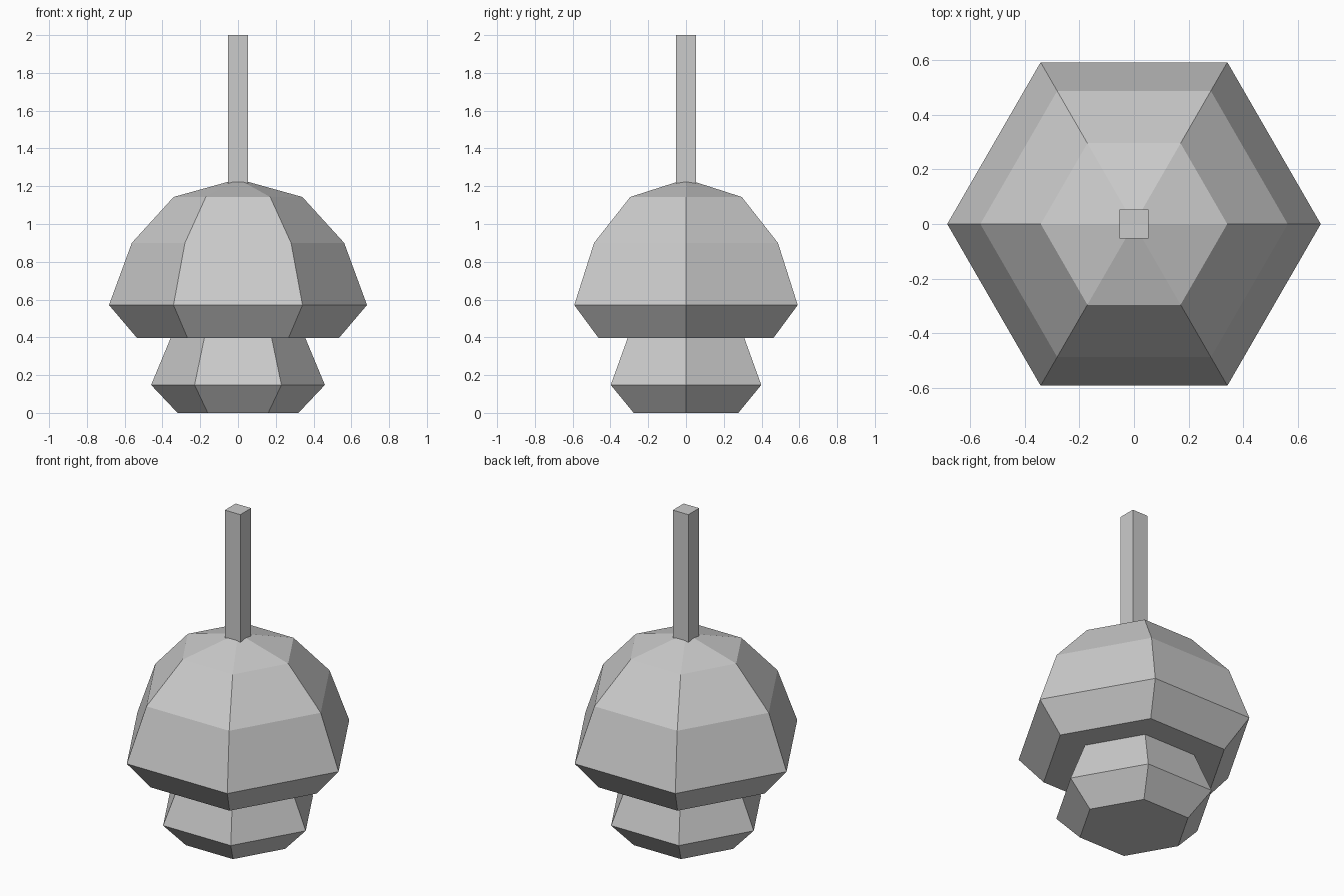
import bpy, bmesh, math

if "Cube" in bpy.data.objects:
    bpy.data.objects.remove(bpy.data.objects["Cube"])

grey = bpy.data.materials.new("light_grey")
grey.diffuse_color = (0.6, 0.6, 0.6, 1.0)
grey.use_nodes = True
grey.node_tree.nodes["Principled BSDF"].inputs["Base Color"].default_value = grey.diffuse_color


def add_object(name, bm):
    bmesh.ops.recalc_face_normals(bm, faces=bm.faces)
    mesh = bpy.data.meshes.new(name)
    bm.to_mesh(mesh)
    bm.free()
    mesh.materials.append(grey)
    obj = bpy.data.objects.new(name, mesh)
    bpy.context.collection.objects.link(obj)
    return obj


def hex_lathe(name, profile, apex=None):
    """Stack six-sided rings (radius, height); close with a flat cap or a point."""
    bm = bmesh.new()
    rings = [[bm.verts.new((r * math.cos(i * math.pi / 3),
                            r * math.sin(i * math.pi / 3), z)) for i in range(6)]
             for r, z in profile]
    for low, high in zip(rings, rings[1:]):
        for i in range(6):
            j = (i + 1) % 6
            bm.faces.new((low[i], low[j], high[j], high[i]))
    bm.faces.new(rings[0][::-1])
    if apex is None:
        bm.faces.new(rings[-1])
    else:
        tip = bm.verts.new((0, 0, apex))
        for i in range(6):
            bm.faces.new((rings[-1][i], rings[-1][(i + 1) % 6], tip))
    return add_object(name, bm)


# Lower bulb, its top meets the underside of the dome
hex_lathe("lower_bulb", [(0.32, 0.0), (0.46, 0.148), (0.355, 0.40)])

# Large faceted dome
hex_lathe("upper_dome", [(0.535, 0.397), (0.683, 0.571), (0.562, 0.90), (0.341, 1.143)],
          apex=1.238)

# Square stem rising from the tip
bm = bmesh.new()
bmesh.ops.create_cube(bm, size=1.0)
bmesh.ops.scale(bm, vec=(0.105, 0.105, 0.80), verts=bm.verts)
bmesh.ops.translate(bm, vec=(0, 0, 1.60), verts=bm.verts)
add_object("square_stem", bm)
